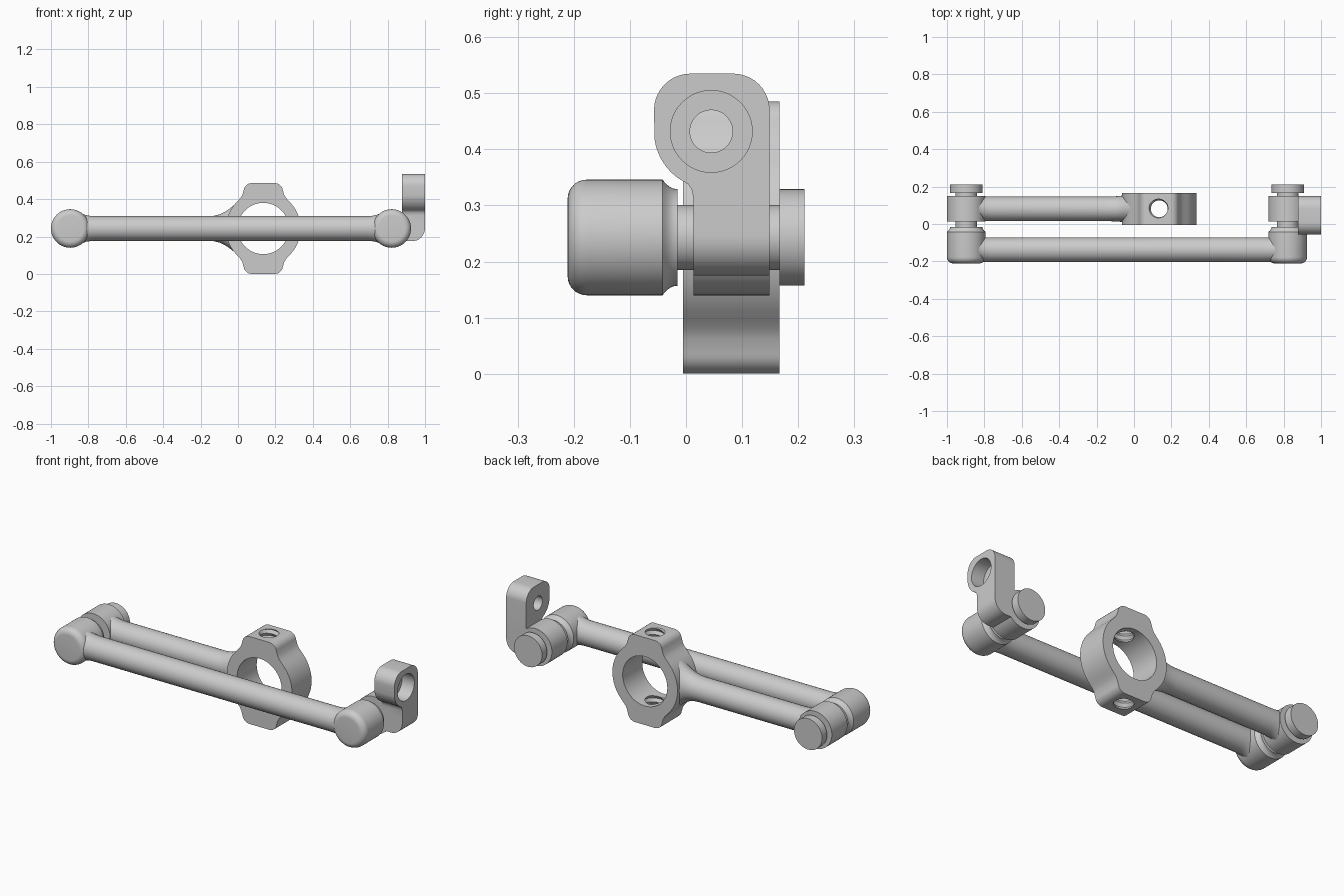
import bpy, bmesh
from math import sin, cos, pi, radians

if "Cube" in bpy.data.objects:
    bpy.data.objects.remove(bpy.data.objects["Cube"])

ZC = 0.243            # height of the pivot axes
XL, XR = -0.897, 0.822  # left and right pivots
XH, YH = 0.135, 0.081   # clamp ring centre


def make(name, bm):
    bmesh.ops.recalc_face_normals(bm, faces=bm.faces)
    me = bpy.data.meshes.new(name)
    bm.to_mesh(me)
    bm.free()
    ob = bpy.data.objects.new(name, me)
    bpy.context.collection.objects.link(ob)
    return ob


def arc(cx, cy, r, a0, a1, n=10):
    return [(cx + r * cos(radians(a0 + (a1 - a0) * i / n)),
             cy + r * sin(radians(a0 + (a1 - a0) * i / n))) for i in range(n + 1)]


def skin(name, rings):
    """Closed skin through a list of equal-length point rings."""
    bm = bmesh.new()
    vs = [[bm.verts.new(p) for p in ring] for ring in rings]
    n = len(vs[0])
    for a, b in zip(vs, vs[1:]):
        for i in range(n):
            j = (i + 1) % n
            bm.faces.new((a[i], a[j], b[j], b[i]))
    bm.faces.new(vs[0])
    bm.faces.new(vs[-1])
    return make(name, bm)


def lathe(name, x, profile, n=64):
    """Turned part about an axis along y; profile is (radius, y)."""
    return skin(name, [[(x + r * cos(2 * pi * i / n), y, ZC + r * sin(2 * pi * i / n))
                        for i in range(n)] for r, y in profile])


def bar(name, yc, stations, n=48):
    """Round bar along x; stations are (x, half depth, half height)."""
    return skin(name, [[(x, yc + hy * cos(2 * pi * i / n), ZC + hz * sin(2 * pi * i / n))
                        for i in range(n)] for x, hy, hz in stations])


def boolean(ob, other, op):
    m = ob.modifiers.new("bool", 'BOOLEAN')
    m.operation, m.solver, m.object = op, 'EXACT', other
    bpy.context.view_layer.objects.active = ob
    bpy.ops.object.modifier_apply(modifier=m.name)
    bpy.data.objects.remove(other)


def x_cylinder(r, x0, x1, y, z, n=48):
    return skin("cutter", [[(x, y + r * cos(2 * pi * i / n), z + r * sin(2 * pi * i / n))
                            for i in range(n)] for x in (x0, x1)])


def thread_cutter(x, y, z0, z1, r0, r1, pitch, n=32):
    """Helical screw-thread solid along z."""
    bm = bmesh.new()
    count = int((z1 - z0) / pitch) * n
    def helix(r, dz):
        return [bm.verts.new((x + r * cos(2 * pi * k / n), y + r * sin(2 * pi * k / n),
                              z0 + dz + pitch * k / n)) for k in range(count + 1)]
    a, b = helix(r0, 0), helix(r1, pitch / 2)
    for k in range(count):
        bm.faces.new((a[k], a[k + 1], b[k + 1], b[k]))
        if k + 1 + n <= count:
            bm.faces.new((b[k], b[k + 1], a[k + 1 + n], a[k + n]))
    bmesh.ops.holes_fill(bm, edges=[e for e in bm.edges if e.is_boundary], sides=0)
    bmesh.ops.triangulate(bm, faces=[f for f in bm.faces if len(f.verts) > 4])
    return make("cutter", bm)


# blend from a boss into a bar: (distance from pivot, half height)
BLEND = [(0.03, 0.092), (0.05, 0.088), (0.065, 0.079), (0.085, 0.071), (0.11, 0.067), (0.13, 0.066)]

# front bar with a rounded boss at both ends
front = bar("front_bar", -0.138,
            [(XL + d, 0.066, h) for d, h in BLEND] +
            [(XR - d, 0.066, h) for d, h in reversed(BLEND)])
boss_profile = ([(0.001, -0.211)] + arc(0.069, -0.177, 0.034, -90, 0, 8) +
                [(0.103, -0.042), (0.096, -0.036), (0.090, -0.029), (0.087, -0.022),
                 (0.086, -0.015), (0.001, -0.015)])
for side, x in (("left", XL), ("right", XR)):
    lathe(side + "_front_boss", x, boss_profile)
    # pivot pin with its head at the back
    lathe(side + "_pivot_pin", x, [(0.001, -0.03), (0.058, -0.03), (0.058, 0.167),
                                   (0.086, 0.167), (0.086, 0.211), (0.001, 0.211)])

# rear bar flaring into the clamp ring
bar("rear_bar", YH, [(XL + d, 0.066, h) for d, h in BLEND] +
    [(-0.16, 0.066, 0.066), (-0.13, 0.066, 0.068), (-0.10, 0.067, 0.075), (-0.075, 0.069, 0.086),
     (-0.05, 0.073, 0.102), (-0.02, 0.079, 0.126)])
lathe("rear_boss", XL, [(0.001, 0.013), (0.103, 0.013), (0.103, 0.149), (0.001, 0.149)])

# clamp ring with two threaded lugs, from one mirrored quarter outline
quarter = arc(0, 0, 0.2, 0, 42, 16) + [(0.137, 0.147), (0.122, 0.163), (0.112, 0.18)] + \
    arc(0.062, 0.2, 0.0425, 10, 90, 8)
half = quarter + [(-x, z) for x, z in reversed(quarter[1:])]
outline = half + [(x, -z) for x, z in reversed(half[1:])][0:]
outline = half + [(x, -z) for x, z in reversed(half[1:-1])]
hub = skin("clamp_ring", [[(XH + x, y, ZC + z) for x, z in outline] for y in (-0.005, 0.167)])
boolean(hub, lathe("cutter", XH, [(0.137, -0.1), (0.137, 0.3)], 96), 'DIFFERENCE')
boolean(hub, thread_cutter(XH, YH, -0.09, 0.6, 0.045, 0.056, 0.034), 'DIFFERENCE')

# right link: boss, rounded arm and upright eye plate
link = lathe("end_link", XR, [(0.001, 0.013), (0.103, 0.013), (0.103, 0.149), (0.001, 0.149)])
arm = [(0.83, 0.175)] + arc(0.93, 0.245, 0.07, -90, 0) + [(1.0, 0.28), (0.83, 0.28)]
boolean(link, skin("arm", [[(x, y, z) for x, z in arm] for y in (0.013, 0.149)]), 'UNION')
plate = ([(0.149, 0.26)] + arc(0.084, 0.47, 0.065, 0, 90) + arc(0.008, 0.47, 0.065, 90, 180) +
         arc(0.045, 0.432, 0.102, 188, 238) + [(0.004, 0.338), (0.010, 0.329), (0.013, 0.315),
                                               (0.013, 0.26)])
boolean(link, skin("plate", [[(x, y, z) for y, z in plate] for x in (0.877, 1.0)]), 'UNION')
boolean(link, x_cylinder(0.038, 0.8, 1.1, 0.045, 0.432), 'DIFFERENCE')
boolean(link, x_cylinder(0.073, 0.925, 1.1, 0.045, 0.432), 'DIFFERENCE')

# smooth shading with crisp edges
bpy.ops.object.select_all(action='SELECT')
bpy.context.view_layer.objects.active = front
bpy.ops.object.shade_smooth_by_angle(angle=radians(32))
